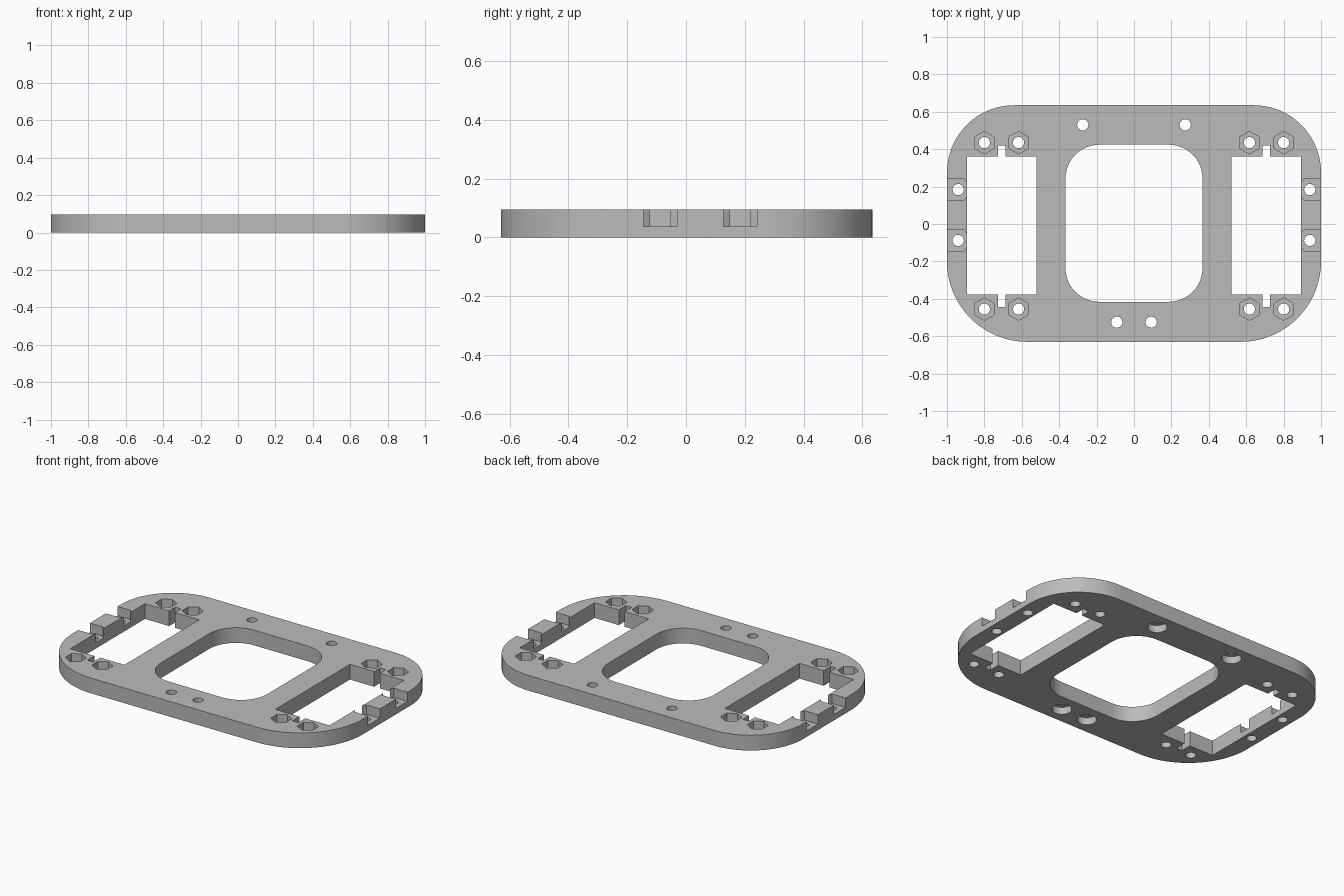
import bpy, bmesh, math

if "Cube" in bpy.data.objects:
    bpy.data.objects.remove(bpy.data.objects["Cube"])

HEIGHT = 0.095
FLOOR = 0.037      # floor of the nut pockets
BORE = 0.045       # depth of the screw head recesses underneath

grey = bpy.data.materials.new("grey")
grey.diffuse_color = (0.5, 0.5, 0.5, 1)
grey.use_nodes = True
grey.node_tree.nodes["Principled BSDF"].inputs["Base Color"].default_value = grey.diffuse_color


def ngon(cx, cy, r, n, turn=0.0):
    return [(cx + r * math.cos(turn + 2 * math.pi * i / n),
             cy + r * math.sin(turn + 2 * math.pi * i / n)) for i in range(n)]


def rounded(x, y0, y1, r_low, r_high, steps=20):
    """Rectangle from -x to x with rounded lower and upper corners."""
    pts = []
    corners = [(x, y1, r_high, 0), (-x, y1, r_high, 1),
               (-x, y0, r_low, 2), (x, y0, r_low, 3)]
    for px, py, r, q in corners:
        cx, cy = px - math.copysign(r, px), py - math.copysign(r, py)
        for i in range(steps + 1):
            a = math.pi / 2 * (q + i / steps)
            pts.append((cx + r * math.cos(a), cy + r * math.sin(a)))
    return pts


def prisms(name, profiles, z0, z1):
    """One object holding an upright prism for each profile."""
    bm = bmesh.new()
    for pts in profiles:
        low = [bm.verts.new((x, y, z0)) for x, y in pts]
        high = [bm.verts.new((x, y, z1)) for x, y in pts]
        bm.faces.new(low[::-1])
        bm.faces.new(high)
        for i in range(len(pts)):
            j = (i + 1) % len(pts)
            bm.faces.new((low[i], low[j], high[j], high[i]))
    bmesh.ops.recalc_face_normals(bm, faces=bm.faces)
    mesh = bpy.data.meshes.new(name)
    bm.to_mesh(mesh)
    bm.free()
    mesh.materials.append(grey)
    obj = bpy.data.objects.new(name, mesh)
    bpy.context.collection.objects.link(obj)
    return obj


def mirrored(pts):
    return [(-x, y) for x, y in pts]


# Plate outline and openings
plate = prisms("mounting_plate", [rounded(1.0, -0.63, 0.635, 0.43, 0.36)], 0, HEIGHT)
centre = rounded(0.366, -0.416, 0.424, 0.18, 0.18, 12)

# Side window with a cable slot at each end
x0, x1, s0, s1 = 0.52, 0.894, 0.687, 0.727
y0, y1 = -0.376, 0.36
window = [(x0, y0), (s0, y0), (s0, -0.445), (s1, -0.445), (s1, y0), (x1, y0),
          (x1, y1), (s1, y1), (s1, 0.42), (s0, 0.42), (s0, y1), (x0, y1)]

# Screw positions
nuts = [(x, y) for x in (0.617, 0.80) for y in (0.435, -0.455)]
edge_nuts = [(0.94, 0.184), (0.94, -0.088)]
heads = [(-0.274, 0.53), (0.274, 0.53), (-0.092, -0.525), (0.092, -0.525)]

through = [centre, window, mirrored(window)]
for x, y in nuts + edge_nuts:
    through += [ngon(x, y, 0.03, 24), ngon(-x, y, 0.03, 24)]
through += [ngon(x, y, 0.03, 24) for x, y in heads]

# Hexagonal nut pockets, the edge ones open to the outside
pockets = []
for x, y in nuts:
    pockets += [ngon(x, y, 0.06, 6, math.pi / 6), ngon(-x, y, 0.06, 6, math.pi / 6)]
for x, y in edge_nuts:
    h = 0.057
    slot = [(1.05, y - h), (1.05, y + h), (x - 0.033, y + h),
            (x - 0.066, y), (x - 0.033, y - h)]
    pockets += [slot, mirrored(slot)]

cutters = [
    prisms("opening_cutter", through, -0.1, HEIGHT + 0.1),
    prisms("pocket_cutter", pockets, FLOOR, HEIGHT + 0.1),
    prisms("screw_head_cutter", [ngon(x, y, 0.056, 32) for x, y in heads], -0.1, BORE),
]
for cutter in cutters:
    cutter.hide_render = True
    mod = plate.modifiers.new(cutter.name, 'BOOLEAN')
    mod.operation = 'DIFFERENCE'
    mod.solver = 'EXACT'
    mod.object = cutter

# Bake the cuts and drop the cutters
bpy.context.view_layer.update()
baked = bpy.data.meshes.new_from_object(
    plate.evaluated_get(bpy.context.evaluated_depsgraph_get()))
plate.modifiers.clear()
plate.data = baked
for cutter in cutters:
    bpy.data.objects.remove(cutter)

bpy.context.view_layer.objects.active = plate
plate.select_set(True)
bpy.ops.object.shade_smooth_by_angle(angle=math.radians(30))
